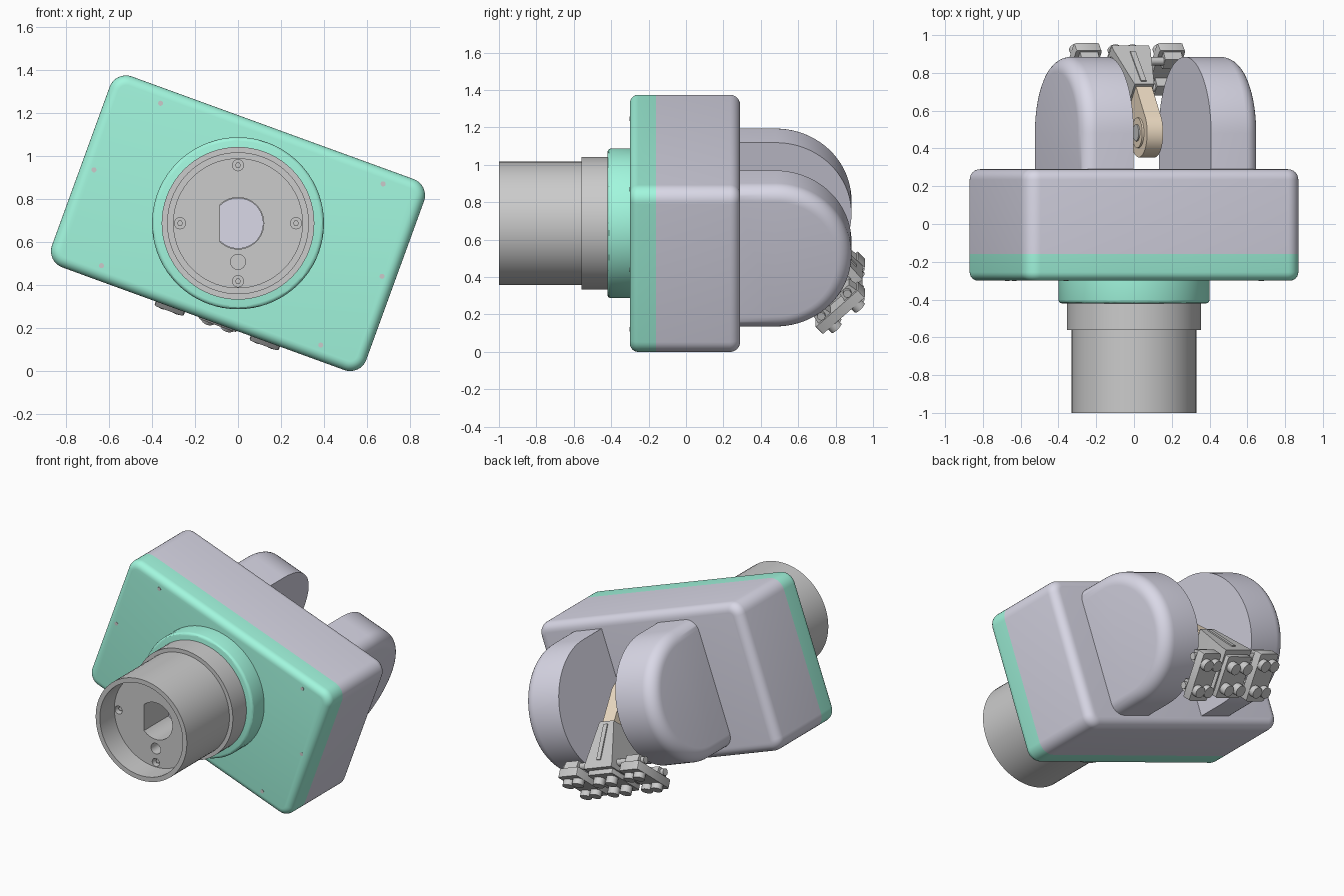
import bpy, bmesh, math
from mathutils import Vector

if "Cube" in bpy.data.objects:
    bpy.data.objects.remove(bpy.data.objects["Cube"])

A = math.radians(20)
C = Vector((0, 0, 0.687))
E1 = Vector((math.cos(A), 0, -math.sin(A)))   # housing width direction
E2 = Vector((math.sin(A), 0, math.cos(A)))    # housing height direction
Y = Vector((0, 1, 0))
X, Z = Vector((1, 0, 0)), Vector((0, 0, 1))


def material(name, rgb):
    m = bpy.data.materials.new(name)
    m.diffuse_color = (*rgb, 1)
    m.use_nodes = True
    m.node_tree.nodes["Principled BSDF"].inputs["Base Color"].default_value = m.diffuse_color
    return m


LAVENDER = material("lavender", (0.70, 0.69, 0.80))
GREEN = material("green", (0.36, 0.93, 0.73))
TAN = material("tan", (0.87, 0.73, 0.56))


def circle(r, cx=0, cy=0, n=48, a0=0.0, a1=360.0):
    full = a1 - a0 >= 360
    k = n if full else n + 1
    return [(cx + r * math.cos(math.radians(a0 + (a1 - a0) * i / n)),
             cy + r * math.sin(math.radians(a0 + (a1 - a0) * i / n))) for i in range(k)]


def rounded_rect(w, h, r, n=8):
    pts = []
    for k, (sx, sy) in enumerate([(1, 1), (-1, 1), (-1, -1), (1, -1)]):
        pts += circle(r, sx * (w / 2 - r), sy * (h / 2 - r), n, k * 90, k * 90 + 90)
    return pts


def prism(name, pts, d0, d1, axes, origin=C, mat=None, low=0, high=0, seg=6):
    """Extrude a profile along axes[2]; low/high round the end rims."""
    p, q, d = axes
    bm = bmesh.new()
    lo = [bm.verts.new(origin + p * a + q * b + d * d0) for a, b in pts]
    hi = [bm.verts.new(origin + p * a + q * b + d * d1) for a, b in pts]
    f0, f1 = bm.faces.new(lo), bm.faces.new(hi)
    n = len(pts)
    for i in range(n):
        j = (i + 1) % n
        bm.faces.new((lo[i], lo[j], hi[j], hi[i]))
    bmesh.ops.recalc_face_normals(bm, faces=bm.faces)
    for f, r in ((f0, low), (f1, high)):
        if r:
            bmesh.ops.bevel(bm, geom=list(f.edges), offset=r, offset_type='OFFSET',
                            segments=seg, profile=0.5, affect='EDGES', clamp_overlap=False)
            if r == low and high:
                f1 = max(bm.faces, key=lambda g: g.calc_center_median().dot(d))
    me = bpy.data.meshes.new(name)
    bm.to_mesh(me)
    bm.free()
    ob = bpy.data.objects.new(name, me)
    bpy.context.collection.objects.link(ob)
    if mat:
        me.materials.append(mat)
    return ob


TILT = (E1, E2, Y)
FRONT = (X, Z, Y)

# Housing: lavender block with green front cover
rect = rounded_rect(1.556, 0.945, 0.08)
prism("housing", rect, -0.16, 0.29, TILT, mat=LAVENDER, high=0.055)
prism("front_cover", rect, -0.30, -0.16, TILT, mat=GREEN, low=0.045)

# Cover screws
for i, (x, z) in enumerate([(-.36, 1.245), (-.67, .935), (-.635, .49),
                            (.385, .12), (.67, .44), (.675, .87)]):
    prism(f"cover_screw_{i}", circle(0.012, x, z - C.z, 12), -0.302, -0.29, FRONT)

# Flange ring, collar and barrel
prism("flange", circle(0.40, n=72), -0.42, -0.29, FRONT, mat=GREEN, low=0.018, seg=3)
prism("collar", circle(0.355, n=72), -0.56, -0.41, FRONT)
barrel = prism("barrel", circle(0.33, n=72), -1.0, -0.555, FRONT)

# Recess, D-shaped bore and holes in the barrel
cuts = [(circle(0.30, n=72), -1.1, -0.85), (circle(0.12, 0, 0, 40, -135, 135), -0.9, -0.58),
        (circle(0.035, 0, -0.18, 24), -0.9, -0.70)]
for a in range(0, 360, 90):
    x, z = 0.27 * math.cos(math.radians(a)), 0.27 * math.sin(math.radians(a))
    cuts.append((circle(0.026, x, z, 20), -0.9, -0.80))
    prism(f"flange_bolt_{a}", circle(0.014, x, z, 6), -0.83, -0.79, FRONT)
for pts, d0, d1 in cuts:
    cutter = prism("cutter", pts, d0, d1, FRONT)
    cutter.hide_render = True
    mod = barrel.modifiers.new("cut", 'BOOLEAN')
    mod.operation, mod.solver, mod.object = 'DIFFERENCE', 'EXACT', cutter
    bpy.context.view_layer.objects.active = barrel
    bpy.ops.object.modifier_apply(modifier=mod.name)
    bpy.data.objects.remove(cutter)
prism("shaft_end", circle(0.118, 0, 0, 40, -135, 135), -0.60, -0.575, FRONT, mat=LAVENDER)

# Two rear lugs, rounded on their outer faces
R = 0.405
lug = [(0.2, -R)] + circle(R, 0.48, 0, 40, -90, 90) + [(0.2, R)]
prism("left_lug", lug, -0.435, -0.149, (Y, E2, E1), mat=LAVENDER, low=0.08, seg=8)
prism("right_lug", lug, 0.287, 0.565, (Y, E2, E1), mat=LAVENDER, high=0.08, seg=8)

# Swing arm: U points outward from the pivot, V across it
U = Y * 0.68 - E2 * 0.733
V = Y * 0.733 + E2 * 0.68
P = C + E1 * 0.072 + Y * 0.483
SIDE, FACE = (U, V, E1), (E1, V, U)
arm = circle(0.13, 0, 0, 28, 90, 270) + [(0.30, -0.09), (0.30, 0.16)]
prism("swing_arm", arm, -0.045, 0.045, SIDE, P, TAN)
prism("pivot_ring", circle(0.08, n=32), -0.055, 0.055, SIDE, P, TAN)
prism("pivot_pin", circle(0.045, n=24), -0.062, 0.062, SIDE, P)
# Tapered bracket with a raised strip on its upper side
bracket = [(-0.055, 0.20), (0.055, 0.20), (0.105, 0.47), (0.105, 0.50), (-0.105, 0.50), (-0.105, 0.47)]
prism("bracket", bracket, -0.11, 0.165, (E1, U, V), P)
prism("bracket_strip", [(-0.015, 0.22), (0.015, 0.22), (0.015, 0.45), (-0.015, 0.45)],
      0.16, 0.172, (E1, U, V), P)
prism("bracket_tip", rounded_rect(0.19, 0.27, 0.012, 2), 0.49, 0.53, FACE, P)


def studs(name, cx, dx, dv, top):
    for i, sx in enumerate((-1, 1)):
        for j, sv in enumerate((-1, 1)):
            prism(f"{name}_stud_{i}{j}", circle(0.036, cx + sx * dx, sv * dv, 20),
                  0.50, top, FACE, P)


studs("bracket", 0, 0.048, 0.07, 0.575)

# Side pads, hinges and their studs
for side, s in (("left", -1), ("right", 1)):
    cx = s * 0.235
    pad = [(a + cx, b) for a, b in rounded_rect(0.145, 0.31, 0.012, 2)]
    prism(f"{side}_pad", pad, 0.475, 0.53, FACE, P)
    studs(f"{side}_pad", cx, 0.036, 0.085, 0.565)
    for k, v in enumerate((-0.09, 0.10)):
        block = [(0.425, v - 0.035), (0.48, v - 0.045), (0.48, v + 0.045), (0.425, v + 0.035)]
        prism(f"{side}_hinge_block_{k}", block, cx - 0.05, cx + 0.05, SIDE, P)
        a, b = sorted((s * 0.08, s * 0.31))
        prism(f"{side}_hinge_pin_{k}", circle(0.022, 0.45, v, 16), a, b, SIDE, P)

# Smooth curved surfaces, keep hard edges
bpy.ops.object.select_all(action='SELECT')
bpy.context.view_layer.objects.active = barrel
bpy.ops.object.shade_smooth_by_angle(angle=math.radians(30))
